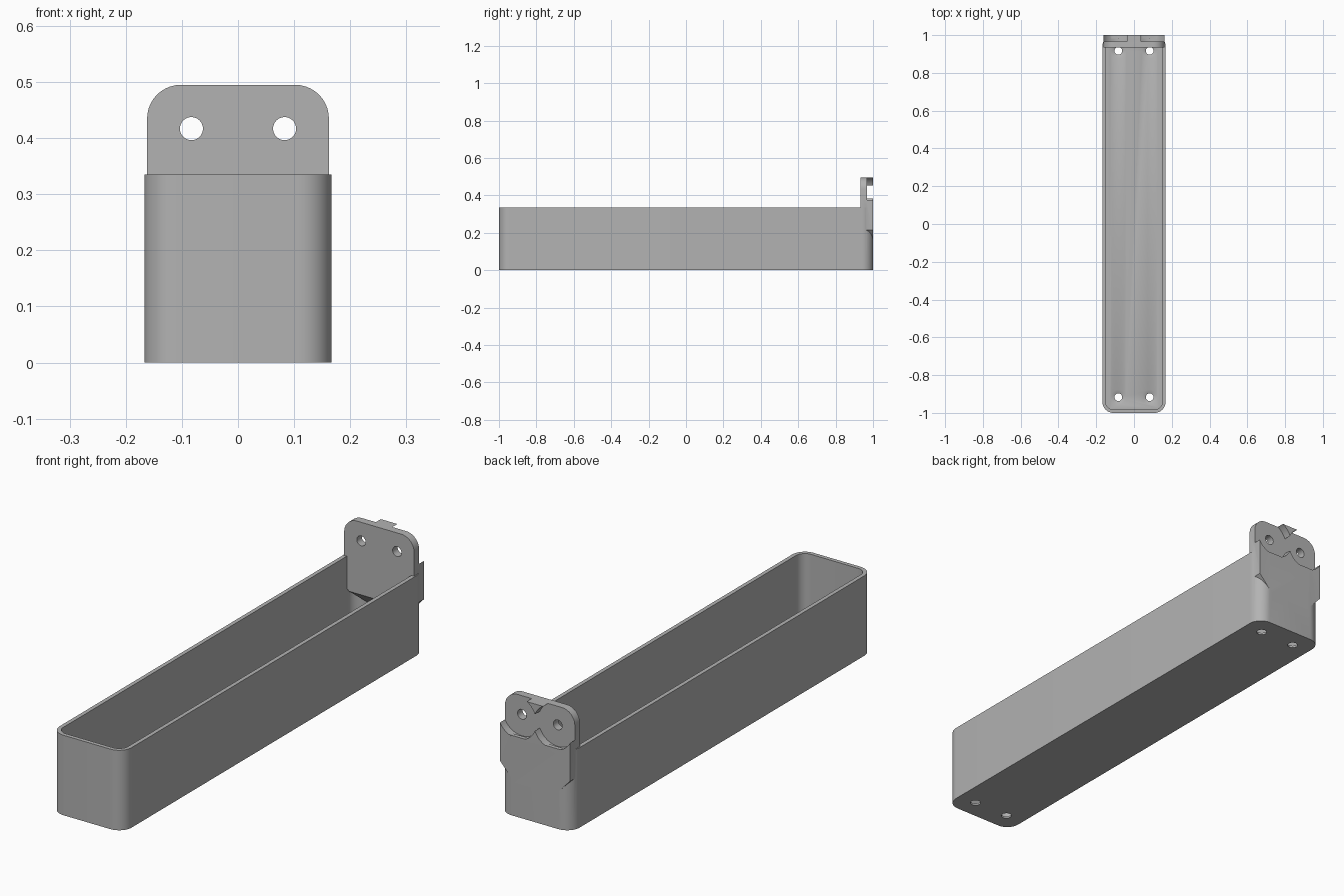
import bpy, bmesh, math
from mathutils import Vector

if "Cube" in bpy.data.objects:
    bpy.data.objects.remove(bpy.data.objects["Cube"])

grey = bpy.data.materials.new("light_grey")
grey.diffuse_color = (0.45, 0.45, 0.45, 1)
grey.use_nodes = True
grey.node_tree.nodes["Principled BSDF"].inputs["Base Color"].default_value = grey.diffuse_color

HX, WALL, TOP = 0.167, 0.017, 0.335      # tray half width, wall, rim height
HOLE_X, HOLE_Z = 0.083, 0.417            # screw positions


def arc(cx, cy, r, a0, a1, n=10):
    return [(cx + r * math.cos(math.radians(a0 + (a1 - a0) * i / n)),
             cy + r * math.sin(math.radians(a0 + (a1 - a0) * i / n))) for i in range(n + 1)]


def rounded_rect(hx, hy, r):
    pts = []
    for sx, sy, a in ((1, 1, 0), (-1, 1, 90), (-1, -1, 180), (1, -1, 270)):
        pts += arc(sx * (hx - r), sy * (hy - r), r, a, a + 90)
    return pts


def prism(name, pts, to3d, depth):
    """Extrude a 2D outline, placed in space by to3d, along depth."""
    bm = bmesh.new()
    face = bm.faces.new([bm.verts.new(to3d(*p)) for p in pts])
    ext = bmesh.ops.extrude_face_region(bm, geom=[face])
    bmesh.ops.translate(bm, vec=Vector(depth),
                        verts=[v for v in ext["geom"] if isinstance(v, bmesh.types.BMVert)])
    bmesh.ops.recalc_face_normals(bm, faces=bm.faces)
    return make(name, bm)


def cone(name, loc, r1, r2, depth, along_y=False):
    bm = bmesh.new()
    bmesh.ops.create_cone(bm, cap_ends=True, segments=48, radius1=r1, radius2=r2, depth=depth)
    ob = make(name, bm)
    ob.location = loc
    if along_y:
        ob.rotation_euler.x = math.pi / 2
    return ob


def make(name, bm):
    me = bpy.data.meshes.new(name)
    bm.to_mesh(me)
    bm.free()
    me.materials.append(grey)
    ob = bpy.data.objects.new(name, me)
    bpy.context.collection.objects.link(ob)
    return ob


def boolean(target, tool, op="DIFFERENCE"):
    mod = target.modifiers.new("cut", "BOOLEAN")
    mod.operation, mod.object, mod.solver = op, tool, "EXACT"
    bpy.context.view_layer.objects.active = target
    bpy.ops.object.modifier_apply(modifier=mod.name)
    bpy.data.objects.remove(tool)


# Open tray with rounded corners
tray = prism("tray", rounded_rect(HX, 1, 0.058), lambda x, y: (x, y, 0), (0, 0, TOP))
cavity = prism("cavity", rounded_rect(HX - WALL, 1 - WALL, 0.041),
               lambda x, y: (x, y, WALL), (0, 0, 0.6))
boolean(tray, cavity)

# Mounting plate at the back, with rounded top and tapered lower corners
outline = (arc(0.102, 0.435, 0.06, 0, 90) + arc(-0.102, 0.435, 0.06, 90, 180)
           + [(-0.162, 0.214), (-0.095, 0.142), (0.095, 0.142), (0.162, 0.214)])
plate = prism("mounting_plate", outline, lambda x, z: (x, 0.934, z), (0, 0.066, 0))

# Sloped underside inside the tray
wedge = prism("wedge", [(0.92, 0.176), (0.99, 0.135), (0.99, 0.10), (0.92, 0.10)],
              lambda y, z: (-0.3, y, z), (0.6, 0, 0))
wedge.data.vertices[0].co.z = wedge.data.vertices[4].co.z = 0.205
boolean(plate, wedge)

# Round recesses in the rear face, and screw holes through the plate
for s in (-1, 1):
    boolean(plate, cone("recess", (s * HOLE_X, 1.017, HOLE_Z), 0.09, 0.09, 0.1, True))
for s in (-1, 1):
    boolean(plate, cone("hole", (s * HOLE_X, 0.95, HOLE_Z), 0.0205, 0.0205, 0.3, True))

boolean(tray, plate, "UNION")

# Countersunk holes in the tray floor
for x in (-HOLE_X, HOLE_X):
    for y in (-0.917, 0.917):
        boolean(tray, cone("floor_hole", (x, y, 0), 0.0205, 0.0205, 0.08))
        boolean(tray, cone("countersink", (x, y, WALL - 0.004), 0.0205, 0.041, 0.0085))

tray.name = "wall_mount_tray"
bpy.ops.object.select_all(action="DESELECT")
tray.select_set(True)
bpy.context.view_layer.objects.active = tray
bpy.ops.object.shade_smooth_by_angle(angle=math.radians(30))
